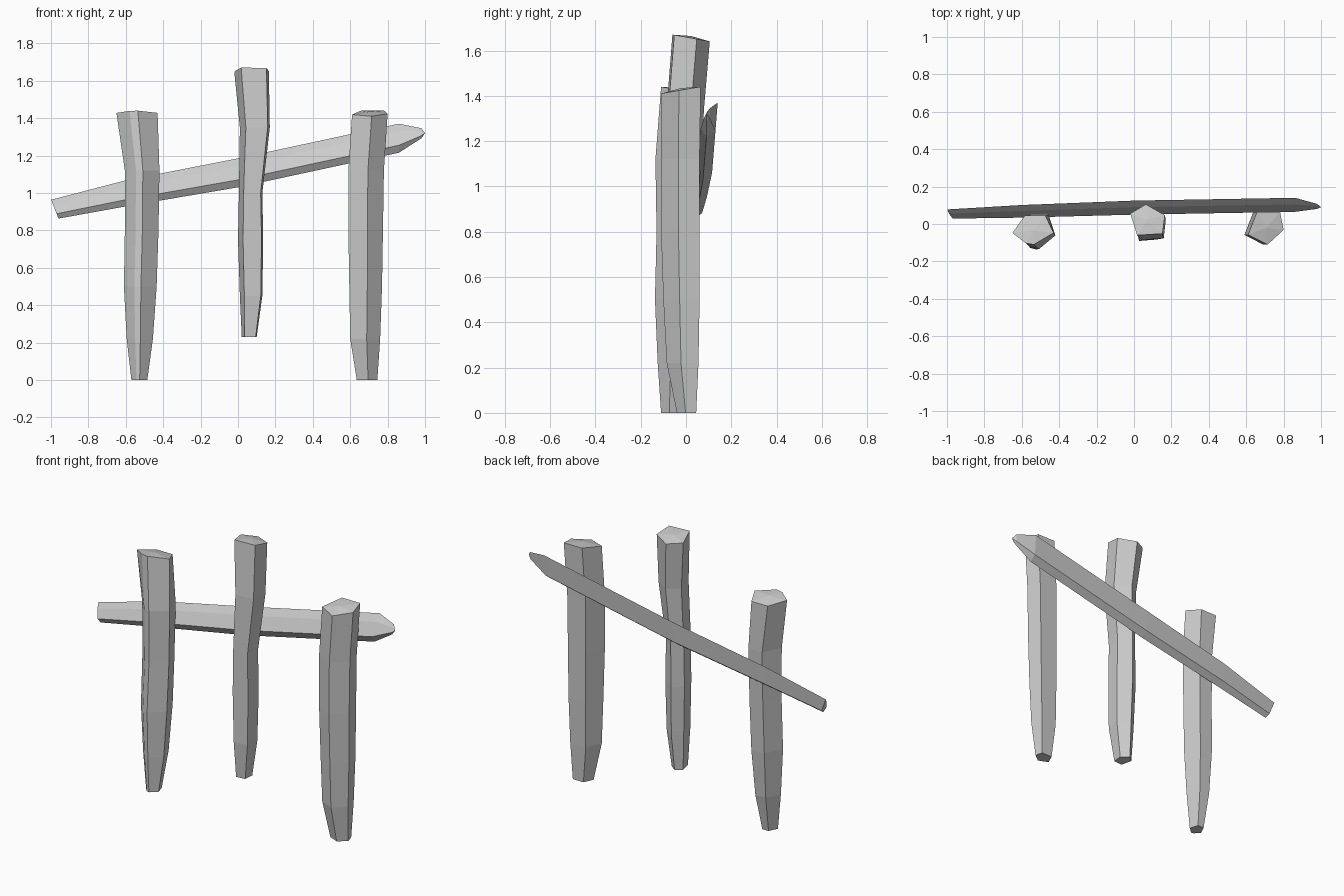
import bpy
import bmesh

cube = bpy.data.objects.get("Cube")
if cube:
    bpy.data.objects.remove(cube, do_unlink=True)

wood = bpy.data.materials.new("plain_grey")
wood.use_nodes = True
GREY = (0.6, 0.6, 0.6, 1)
wood.diffuse_color = GREY
wood.node_tree.nodes["Principled BSDF"].inputs["Base Color"].default_value = GREY


def loft(name, rings, cap_tip=None):
    """Join equal rings of points into a closed faceted solid."""
    bm = bmesh.new()
    loops = [[bm.verts.new(p) for p in ring] for ring in rings]
    count = len(loops[0])
    for low, high in zip(loops, loops[1:]):
        for i in range(count):
            j = (i + 1) % count
            bm.faces.new((low[i], low[j], high[j], high[i]))
    bm.faces.new(loops[0])
    if cap_tip:
        tip = bm.verts.new(cap_tip)
        for i in range(count):
            bm.faces.new((loops[-1][i], loops[-1][(i + 1) % count], tip))
    else:
        bm.faces.new(loops[-1])
    bmesh.ops.recalc_face_normals(bm, faces=bm.faces)
    mesh = bpy.data.meshes.new(name)
    bm.to_mesh(mesh)
    bm.free()
    mesh.materials.append(wood)
    obj = bpy.data.objects.new(name, mesh)
    bpy.context.collection.objects.link(obj)
    return obj


def post(name, outline, levels, tilt):
    """Fit a unit outline into the box (x0, x1, y0, y1) at each height."""
    rings = []
    for z, x0, x1, y0, y1 in levels:
        rings.append([(x0 + u * (x1 - x0), y0 + v * (y1 - y0), z)
                      for u, v in outline])
    # Slanted top with a slight crown
    rings[-1] = [(x, y, z + tilt * (v if tilt > 0 else v - 1))
                 for (x, y, z), (u, v) in zip(rings[-1], outline)]
    z, x0, x1, y0, y1 = levels[-1]
    loft(name, rings, ((x0 + x1) / 2, (y0 + y1) / 2, z + abs(tilt) * 0.8))


# Left post
post("left_post",
     [(0, .4), (.3, 1), (.8, 1), (1, .4), (.52, 0), (.32, .05)],
     [(0, -.57, -.485, -.11, -.02),
      (.22, -.595, -.455, -.125, .02),
      (.5, -.61, -.435, -.137, .04),
      (.8, -.605, -.425, -.13, .045),
      (1.12, -.605, -.42, -.135, .05),
      (1.41, -.65, -.43, -.11, .045)], -.03)

# Middle post, hanging clear of the ground
post("middle_post",
     [(0, .7), (.45, 1), (1, .65), (.93, .05), (.2, 0)],
     [(.23, .02, .1, -.07, .03),
      (.45, .01, .13, -.09, .05),
      (.75, 0, .135, -.09, .06),
      (1, .005, .13, -.09, .06),
      (1.35, .01, .17, -.085, .08),
      (1.64, -.02, .165, -.06, .105)], -.03)

# Right post
post("right_post",
     [(0, .3), (.25, 1), (.9, 1), (1, .45), (.55, 0)],
     [(0, .635, .745, -.04, .045),
      (.22, .6, .76, -.085, .055),
      (.5, .595, .77, -.1, .06),
      (.8, .59, .775, -.11, .06),
      (1.12, .59, .78, -.11, .06),
      (1.41, .61, .8, -.11, .065)], .03)

# Slanting rail: (x, y, z, scale) along the beam, with a five-sided section
section = [(0, .035), (-.04, -.04), (-.015, -.08), (.025, -.05), (.035, .075)]
stations = [(-.98, .055, .915, .65), (-.6, .07, 1, .9), (0, .09, 1.11, 1),
            (.86, .105, 1.295, 1), (.98, .095, 1.32, .35)]
rail = []
for x, y, z, s in stations:
    rail.append([(x + (.25 * -v if x < -.9 else 0), y + u * s, z + v * s)
                 for u, v in section])
loft("slanting_rail", rail, (1, .09, 1.32))
